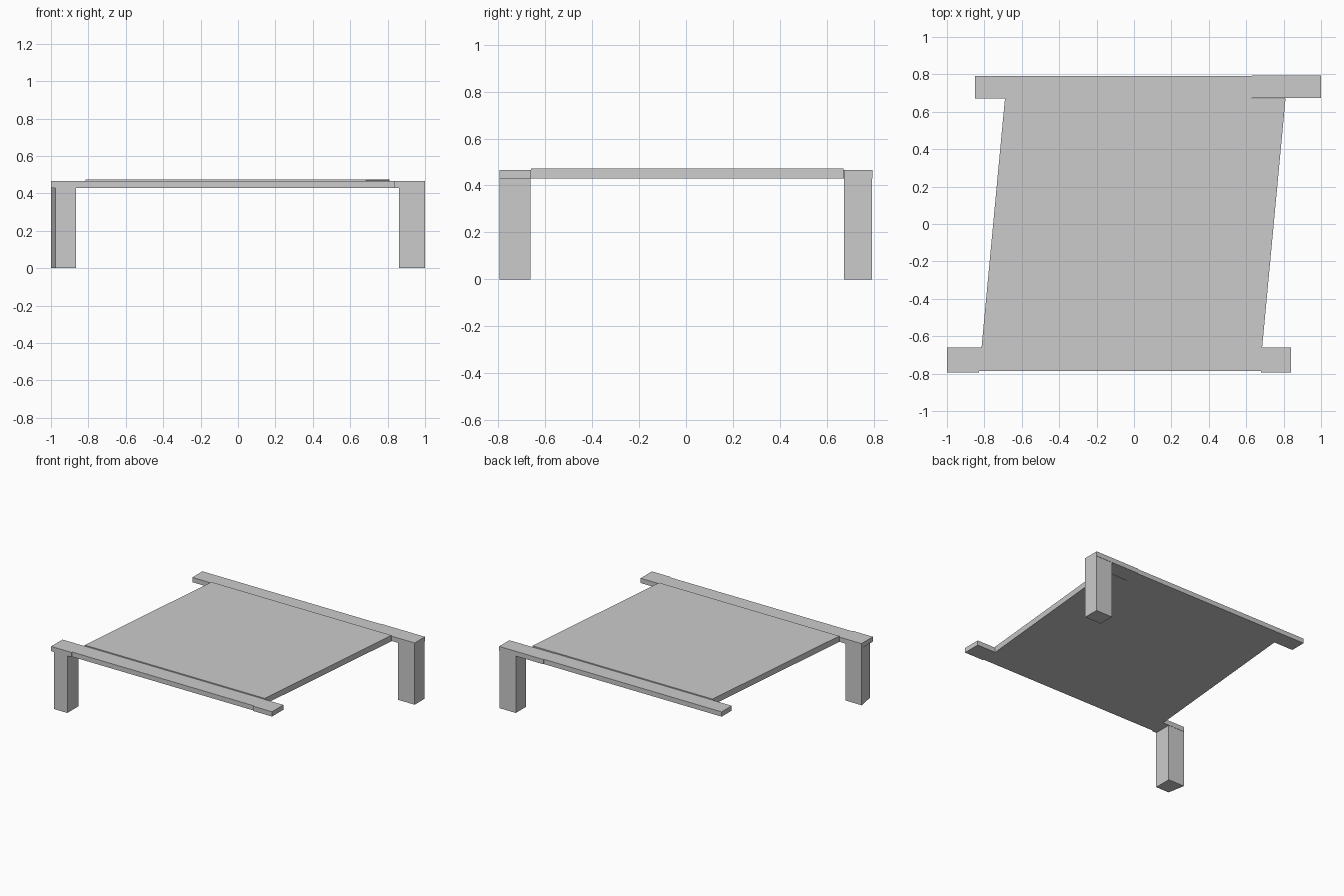
import bpy, bmesh

if "Cube" in bpy.data.objects:
    bpy.data.objects.remove(bpy.data.objects["Cube"])


def prism(name, footprint, z0, z1):
    """Extrude a plan outline straight up from z0 to z1."""
    bm = bmesh.new()
    base = bm.faces.new([bm.verts.new((x, y, z0)) for x, y in footprint])
    top = bmesh.ops.extrude_face_region(bm, geom=[base])["geom"]
    for v in top:
        if isinstance(v, bmesh.types.BMVert):
            v.co.z = z1
    bmesh.ops.recalc_face_normals(bm, faces=bm.faces)
    mesh = bpy.data.meshes.new(name)
    bm.to_mesh(mesh)
    bm.free()
    obj = bpy.data.objects.new(name, mesh)
    bpy.context.collection.objects.link(obj)
    return obj


UNDER, RAIL_TOP, PANEL_TOP = 0.429, 0.465, 0.473

# Skewed panel: slab with a thin top sheet standing proud of the rails
skew = [(-0.815, -0.66), (0.685, -0.66), (0.81, 0.67), (-0.69, 0.67)]
prism("panel", skew, UNDER, PANEL_TOP)

# Front rail, with slightly wider ends
prism("front_rail", [(-1, -0.795), (-0.83, -0.795), (-0.83, -0.787), (0.68, -0.787),
                     (0.68, -0.795), (0.84, -0.795), (0.84, -0.66), (-1, -0.66)],
      UNDER, RAIL_TOP)

# Back rail, stepped outward toward its right end
prism("back_rail", [(-0.85, 0.67), (0.63, 0.67), (0.63, 0.673), (1, 0.673),
                    (1, 0.795), (0.63, 0.795), (0.63, 0.79), (-0.85, 0.79)],
      UNDER, RAIL_TOP)

# Two diagonal legs
prism("front_leg", [(-0.976, -0.795), (-0.865, -0.795), (-0.865, -0.662), (-1, -0.662)],
      0, UNDER)
prism("back_leg", [(0.862, 0.673), (1, 0.673), (1, 0.793), (0.862, 0.793)], 0, UNDER)
